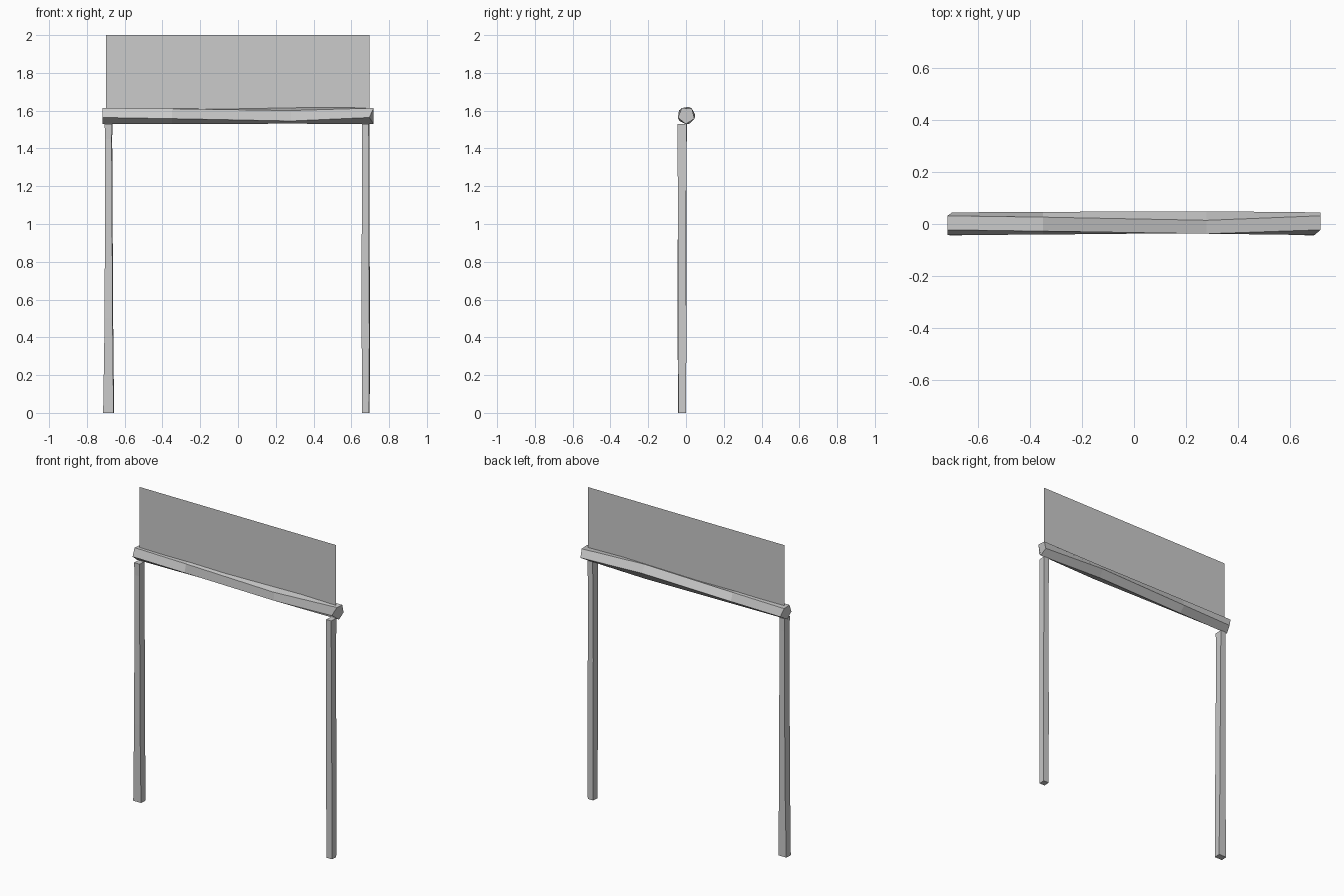
import bpy, bmesh
from math import cos, sin, radians
from mathutils import Vector

if "Cube" in bpy.data.objects:
    bpy.data.objects.remove(bpy.data.objects["Cube"])


def loft(name, rings):
    """Skin a list of equal-sized point rings and cap both ends."""
    bm = bmesh.new()
    loops = [[bm.verts.new(p) for p in r] for r in rings]
    n = len(loops[0])
    for a, b in zip(loops, loops[1:]):
        for i in range(n):
            j = (i + 1) % n
            bm.faces.new((a[i], a[j], b[j], b[i]))
    bm.faces.new(loops[0])
    bm.faces.new(loops[-1])
    bmesh.ops.recalc_face_normals(bm, faces=bm.faces)
    me = bpy.data.meshes.new(name)
    bm.to_mesh(me)
    bm.free()
    ob = bpy.data.objects.new(name, me)
    bpy.context.collection.objects.link(ob)
    return ob


def post(name, sections):
    """Rough square post; sections are (z, x0, x1, y0, y1, skew)."""
    rings = []
    for z, x0, x1, y0, y1, s in sections:
        rings.append([Vector((x0, y0, z)), Vector((x1 - s, y0, z)),
                      Vector((x1, y1, z)), Vector((x0 + s, y1, z))])
    return loft(name, rings)


# Hewn uprights
post("left_post", [(0, -0.714, -0.656, -0.042, 0.0, 0.003),
                   (0.5, -0.706, -0.661, -0.045, 0.002, 0.003),
                   (1.45, -0.704, -0.666, -0.042, 0.004, 0.003),
                   (1.53, -0.706, -0.665, -0.045, 0.005, 0.002)])
post("right_post", [(0, 0.656, 0.697, -0.040, 0.0, 0.003),
                    (0.4, 0.655, 0.699, -0.042, 0.002, 0.004),
                    (0.9, 0.655, 0.697, -0.042, 0.0, 0.003),
                    (1.53, 0.657, 0.695, -0.045, 0.003, 0.003)])

# Five-sided twisted crossbeam: (x, rotation, radius)
rings = []
for x, rot, rad in [(-0.718, 50, 0.046), (-0.35, 58, 0.046),
                    (0.28, 75, 0.047), (0.718, 50, 0.046)]:
    ring = []
    for k in range(5):
        a = radians(rot + 72 * k)
        ring.append(Vector((x, rad * cos(a) + 0.002, 1.575 + rad * sin(a))))
    rings.append(ring)
rings[0][4].x = -0.70
rings[-1][2].x = 0.695
loft("crossbeam", rings)

# Thin sheet standing on the beam
me = bpy.data.meshes.new("upper_panel")
me.from_pydata([(-0.70, 0, 1.575), (0.695, 0, 1.575), (0.695, 0, 2), (-0.70, 0, 2)],
               [], [(0, 1, 2, 3)])
panel = bpy.data.objects.new("upper_panel", me)
bpy.context.collection.objects.link(panel)
